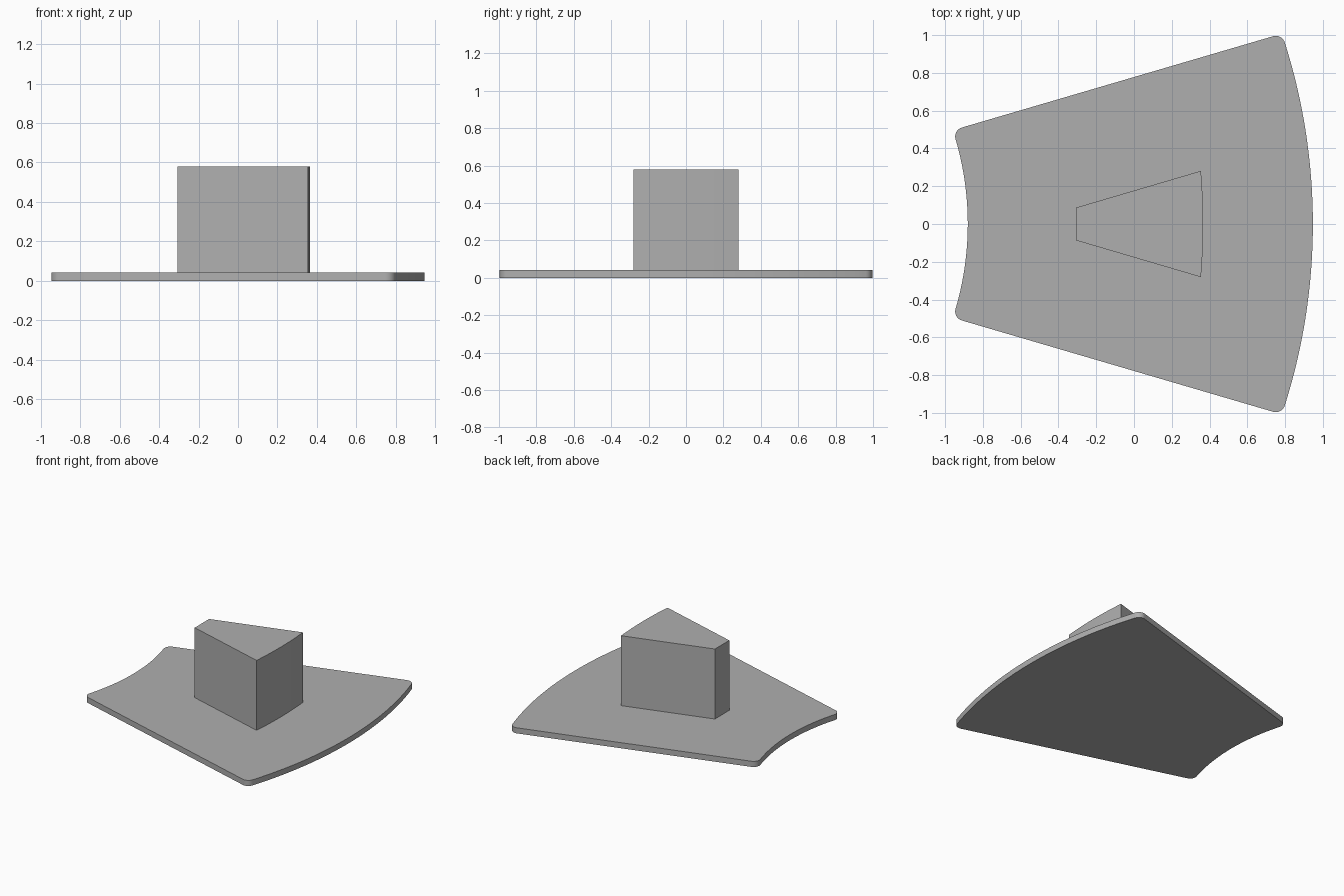
import bpy, bmesh
from math import atan, atan2, cos, sin, sqrt, pi, radians

cube = bpy.data.objects.get("Cube")
if cube:
    bpy.data.objects.remove(cube, do_unlink=True)

grey = bpy.data.materials.new("plain grey")
grey.use_nodes = True
grey.diffuse_color = (0.43, 0.43, 0.43, 1)
grey.node_tree.nodes["Principled BSDF"].inputs["Base Color"].default_value = (0.43, 0.43, 0.43, 1)

SLOPE = 0.2933          # spread of the straight sides
TILT = atan(SLOPE)
MID_HALF = 0.778        # half width of the plate at x = 0


def arc(cx, cy, r, start, end, steps):
    angles = [start + (end - start) * i / steps for i in range(steps + 1)]
    return [(cx + r * cos(a), cy + r * sin(a)) for a in angles]


def fillet_centre(cx, r, corner):
    """Point on the inset straight side at distance r from (cx, 0)."""
    h = MID_HALF - corner / cos(TILT) + SLOPE * cx
    k = 1 + SLOPE ** 2
    u = (-SLOPE * h + sqrt(r * r * k - h * h)) / k
    return cx + u, h + SLOPE * u


def prism(name, half, z0, z1):
    """Mirror a half outline over the x axis and extrude it upward."""
    outline = half + [(x, -y) for x, y in reversed(half) if y > 1e-5]
    bm = bmesh.new()
    face = bm.faces.new([bm.verts.new((x, y, z0)) for x, y in outline])
    top = bmesh.ops.extrude_face_region(bm, geom=[face])["geom"]
    verts = [g for g in top if isinstance(g, bmesh.types.BMVert)]
    bmesh.ops.translate(bm, verts=verts, vec=(0, 0, z1 - z0))
    bmesh.ops.recalc_face_normals(bm, faces=bm.faces)
    mesh = bpy.data.meshes.new(name)
    bm.to_mesh(mesh)
    bm.free()
    mesh.materials.append(grey)
    ob = bpy.data.objects.new(name, mesh)
    bpy.context.collection.objects.link(ob)
    bpy.ops.object.select_all(action="DESELECT")
    ob.select_set(True)
    bpy.context.view_layer.objects.active = ob
    bpy.ops.object.shade_smooth_by_angle(angle=radians(25))


# Base plate: curved ends, straight flared sides, rounded corners
corner = 0.05
outer_r, inner_r = 3.18, 1.59
outer_c, inner_c = 0.947 - outer_r, -0.88 - inner_r
ox, oy = fillet_centre(outer_c, outer_r - corner, corner)
ix, iy = fillet_centre(inner_c, inner_r + corner, corner)
outer_a, inner_a = atan2(oy, ox - outer_c), atan2(iy, ix - inner_c)
plate = arc(outer_c, 0, outer_r, 0, outer_a, 16)
plate += arc(ox, oy, corner, outer_a, TILT + pi / 2, 8)[1:]
plate += arc(ix, iy, corner, TILT + pi / 2, inner_a + pi, 8)
plate += arc(inner_c, 0, inner_r, inner_a, 0, 16)[1:]
prism("base_plate", plate, 0, 0.043)

# Upright block: wedge with a gently curved wide end
block_r = 3.3
block_c = 0.366 - block_r
wide = arc(block_c, 0, block_r, 0, atan2(0.281, 0.354 - block_c), 8)
prism("wedge_block", wide + [(-0.306, 0.087)], 0.043, 0.579)
